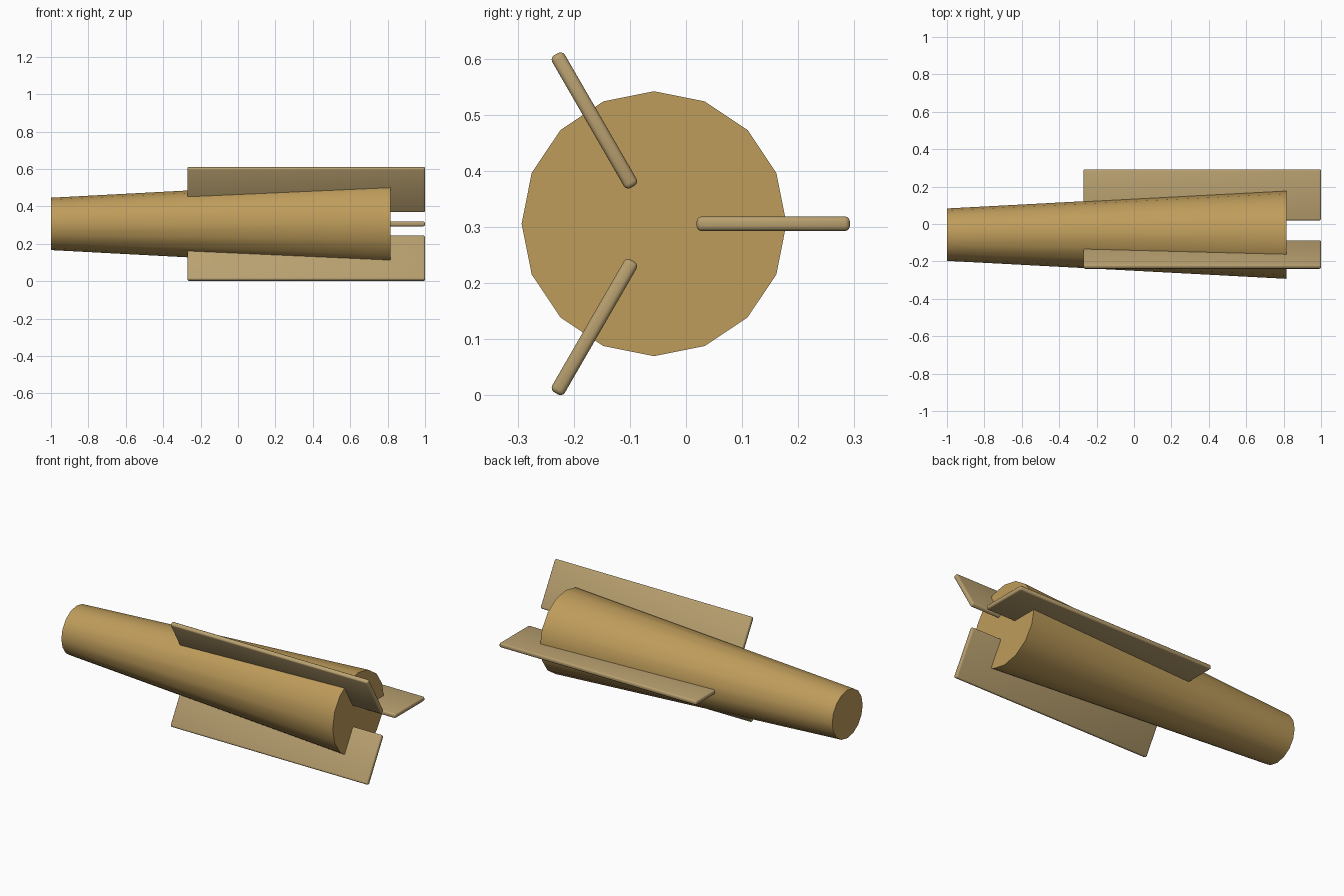
import bpy, math
from mathutils import Matrix, Vector

if "Cube" in bpy.data.objects:
    bpy.data.objects.remove(bpy.data.objects["Cube"])

AXIS = Vector((0, -0.057, 0.306))  # the body's long axis runs along x through here


def material(name, rgb):
    m = bpy.data.materials.new(name)
    m.diffuse_color = (*rgb, 1)
    m.use_nodes = True
    m.node_tree.nodes["Principled BSDF"].inputs["Base Color"].default_value = m.diffuse_color
    return m


tan = material("tan body", (0.52, 0.335, 0.105))
pale = material("pale tan fins", (0.48, 0.35, 0.16))

# Tapered 16-sided body, narrow end at -x
x0, x1 = -1.0, 0.815
bpy.ops.mesh.primitive_cone_add(vertices=16, radius1=0.14, radius2=0.236, depth=x1 - x0,
                                location=AXIS + Vector(((x0 + x1) / 2, 0, 0)),
                                rotation=(0, math.pi / 2, 0))
body = bpy.context.object
body.name = "tapered_body"
body.data.materials.append(tan)
bpy.ops.object.shade_smooth_by_angle(angle=math.radians(35))

# Three radial fins with rounded edges, overhanging the wide end
fx0, fx1, r0, r1, thick = -0.27, 1.0, 0.076, 0.349, 0.026
for i in range(3):
    bpy.ops.mesh.primitive_cube_add(size=1)
    fin = bpy.context.object
    fin.name = f"fin_{i + 1}"
    place = Matrix.Translation(((fx0 + fx1) / 2, (r0 + r1) / 2, 0))
    scale = Matrix.Diagonal((fx1 - fx0, r1 - r0, thick, 1))
    turn = Matrix.Rotation(i * math.tau / 3, 4, 'X')
    fin.data.transform(Matrix.Translation(AXIS) @ turn @ place @ scale)
    fin.data.materials.append(pale)
    bevel = fin.modifiers.new("rounded_edges", 'BEVEL')
    bevel.width = 0.009
    bevel.segments = 3
    bpy.ops.object.shade_smooth()
